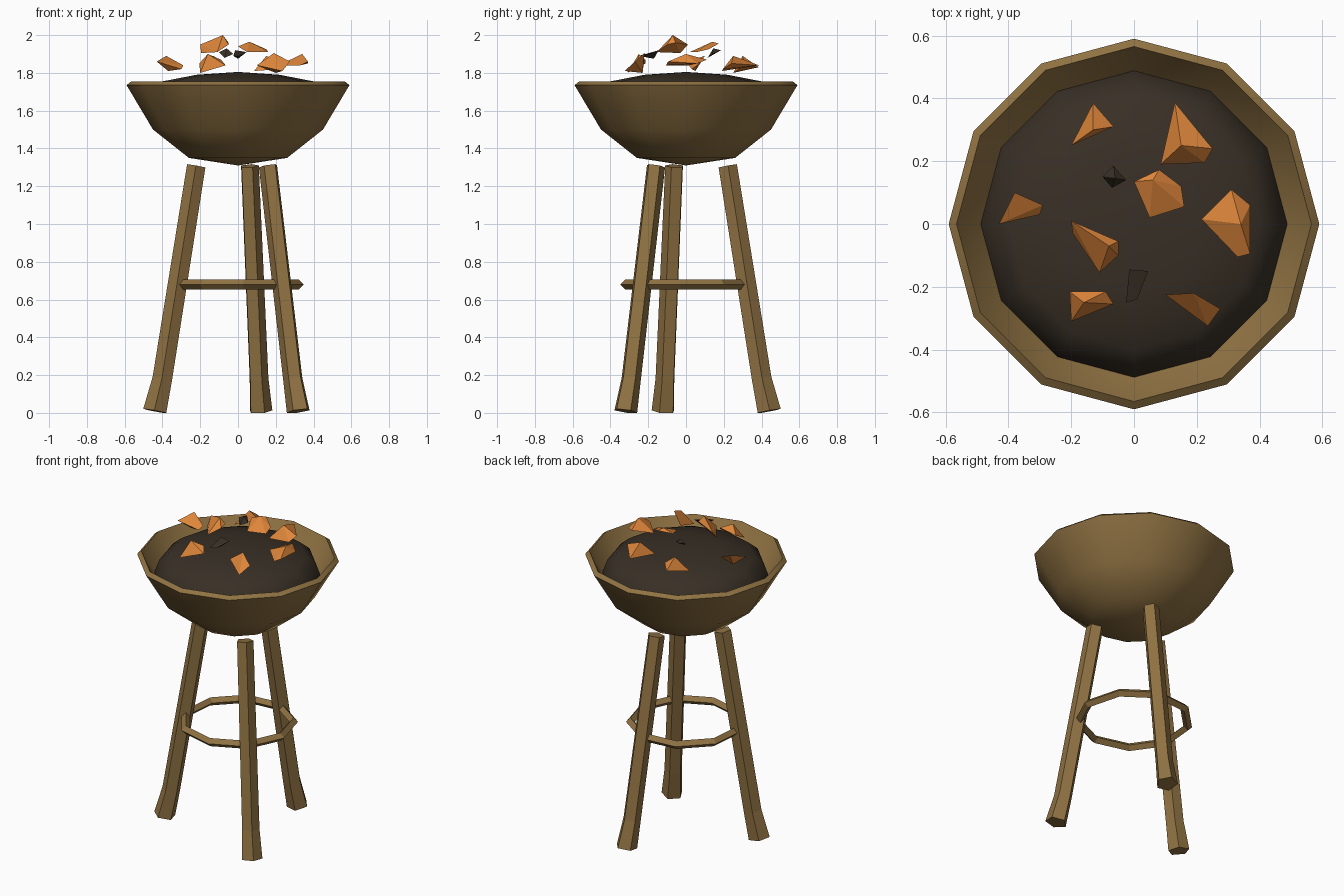
import bpy
import bmesh
from math import cos, sin, radians, pi
from mathutils import Vector

cube = bpy.data.objects.get("Cube")
if cube:
    bpy.data.objects.remove(cube, do_unlink=True)


def make_material(name, rgb):
    mat = bpy.data.materials.new(name)
    mat.use_nodes = True
    color = (*rgb, 1)
    mat.diffuse_color = color
    mat.node_tree.nodes["Principled BSDF"].inputs["Base Color"].default_value = color
    return mat


bronze = make_material("bronze", (0.28, 0.17, 0.056))
coal = make_material("coal", (0.04, 0.029, 0.019))
ember = make_material("ember_orange", (0.74, 0.24, 0.043))


def finish(name, bm, mat, smooth_angle=None):
    bmesh.ops.remove_doubles(bm, verts=bm.verts, dist=0.0005)
    bmesh.ops.recalc_face_normals(bm, faces=bm.faces)
    mesh = bpy.data.meshes.new(name)
    bm.to_mesh(mesh)
    bm.free()
    mesh.materials.append(mat)
    if smooth_angle:
        mesh.shade_smooth()
        mesh.set_sharp_from_angle(angle=radians(smooth_angle))
    obj = bpy.data.objects.new(name, mesh)
    bpy.context.collection.objects.link(obj)
    return obj


def lathe(name, profile, mat, segments=12, smooth_angle=None):
    """Spin a (radius, height) profile around the z axis."""
    bm = bmesh.new()
    verts = [bm.verts.new((r, 0, z)) for r, z in profile]
    edges = [bm.edges.new(pair) for pair in zip(verts, verts[1:])]
    bmesh.ops.spin(bm, geom=verts + edges, cent=(0, 0, 0), axis=(0, 0, 1),
                   angle=2 * pi, steps=segments)
    return finish(name, bm, mat, smooth_angle)


def leg(name, angle):
    """Five-sided leaning post with a flared foot."""
    theta = radians(angle)
    out = Vector((cos(theta), sin(theta), 0))
    side = Vector((-sin(theta), cos(theta), 0))
    tilted = out + Vector((0, 0, 0.19))
    bm = bmesh.new()
    rings = []
    for dist, z, size in ((0.455, 0.01, 0.064), (0.414, 0.18, 0.054), (0.228, 1.307, 0.051)):
        center = out * dist + Vector((0, 0, z))
        turns = [2 * pi * i / 5 for i in range(5)]
        rings.append([bm.verts.new(center + size * (tilted * cos(a) + side * sin(a)))
                      for a in turns])
    for low, high in zip(rings, rings[1:]):
        for i in range(5):
            j = (i + 1) % 5
            bm.faces.new((low[i], low[j], high[j], high[i]))
    bm.faces.new(rings[0])
    bm.faces.new(rings[-1])
    finish(name, bm, bronze)


def shard(name, mat, *points):
    """Faceted chunk: the hull around a few corners."""
    bm = bmesh.new()
    for p in points:
        bm.verts.new(p)
    result = bmesh.ops.convex_hull(bm, input=bm.verts)
    loose = [v for v in bm.verts if not v.link_faces]
    bmesh.ops.delete(bm, geom=loose, context='VERTS')
    finish(name, bm, mat)


# Bowl with a thick slanted rim
lathe("bowl", [(0, 1.31), (0.26, 1.35), (0.45, 1.5), (0.59, 1.735), (0.565, 1.755),
               (0.43, 1.525), (0.25, 1.38), (0, 1.34)], bronze, smooth_angle=40)

# Heap of coals filling the bowl
lathe("coal_bed", [(0, 1.805), (0.22, 1.79), (0.4, 1.755), (0.46, 1.705), (0.488, 1.625)],
      coal, smooth_angle=50)

# Three legs, a third of a turn apart
for label, angle in (("back", 75), ("right", 195), ("left", 315)):
    leg(label + "_leg", angle)

# Nine-sided brace ring with a diamond section
bpy.ops.mesh.primitive_torus_add(major_segments=9, minor_segments=4, major_radius=0.324,
                                 minor_radius=0.026, location=(0, 0, 0.68),
                                 rotation=(0, 0, radians(-45)))
brace = bpy.context.object
brace.name = "brace_ring"
brace.data.shade_flat()
brace.data.materials.clear()
brace.data.materials.append(bronze)

# Glowing embers above the coals
shard("ember_right", ember, (-0.38, 0.1, 1.89), (-0.43, 0, 1.86), (-0.29, 0.06, 1.84),
      (-0.3, 0.03, 1.82), (-0.37, 0.05, 1.81))
shard("ember_back_right", ember, (-0.13, 0.385, 1.83), (-0.065, 0.31, 1.84),
      (-0.2, 0.25, 1.8), (-0.13, 0.3, 1.89))
shard("ember_back_left", ember, (0.13, 0.387, 1.84), (0.25, 0.24, 1.85),
      (0.225, 0.195, 1.82), (0.085, 0.19, 1.81), (0.15, 0.25, 1.89))
shard("ember_middle", ember, (0.08, 0.173, 1.955), (0, 0.135, 1.94), (0.05, 0.02, 1.91),
      (0.16, 0.055, 1.91), (0.15, 0.12, 1.925), (0.06, 0.14, 1.965))
shard("ember_left", ember, (0.31, 0.11, 1.87), (0.37, 0.06, 1.85), (0.37, -0.095, 1.86),
      (0.33, -0.105, 1.84), (0.215, 0.015, 1.84), (0.34, 0, 1.9))
shard("ember_top", ember, (-0.2, 0.01, 1.95), (-0.05, -0.055, 1.96), (-0.05, -0.1, 1.95),
      (-0.11, -0.155, 1.91), (-0.195, -0.03, 1.905), (-0.08, -0.07, 2))
shard("ember_front_right", ember, (-0.205, -0.215, 1.85), (-0.09, -0.215, 1.87),
      (-0.065, -0.255, 1.84), (-0.2, -0.31, 1.8), (-0.16, -0.25, 1.9))
shard("ember_front_left", ember, (0.1, -0.225, 1.84), (0.19, -0.22, 1.905),
      (0.275, -0.27, 1.86), (0.235, -0.325, 1.81), (0.2, -0.23, 1.8))

# Small unlit coal chips
shard("coal_chip_back", coal, (-0.065, 0.185, 1.92), (-0.025, 0.14, 1.9),
      (-0.07, 0.115, 1.88), (-0.1, 0.15, 1.91), (-0.06, 0.145, 1.93))
shard("coal_chip_front", coal, (-0.015, -0.145, 1.92), (0.045, -0.15, 1.91),
      (0.01, -0.24, 1.89), (-0.025, -0.25, 1.89), (0, -0.17, 1.875))
